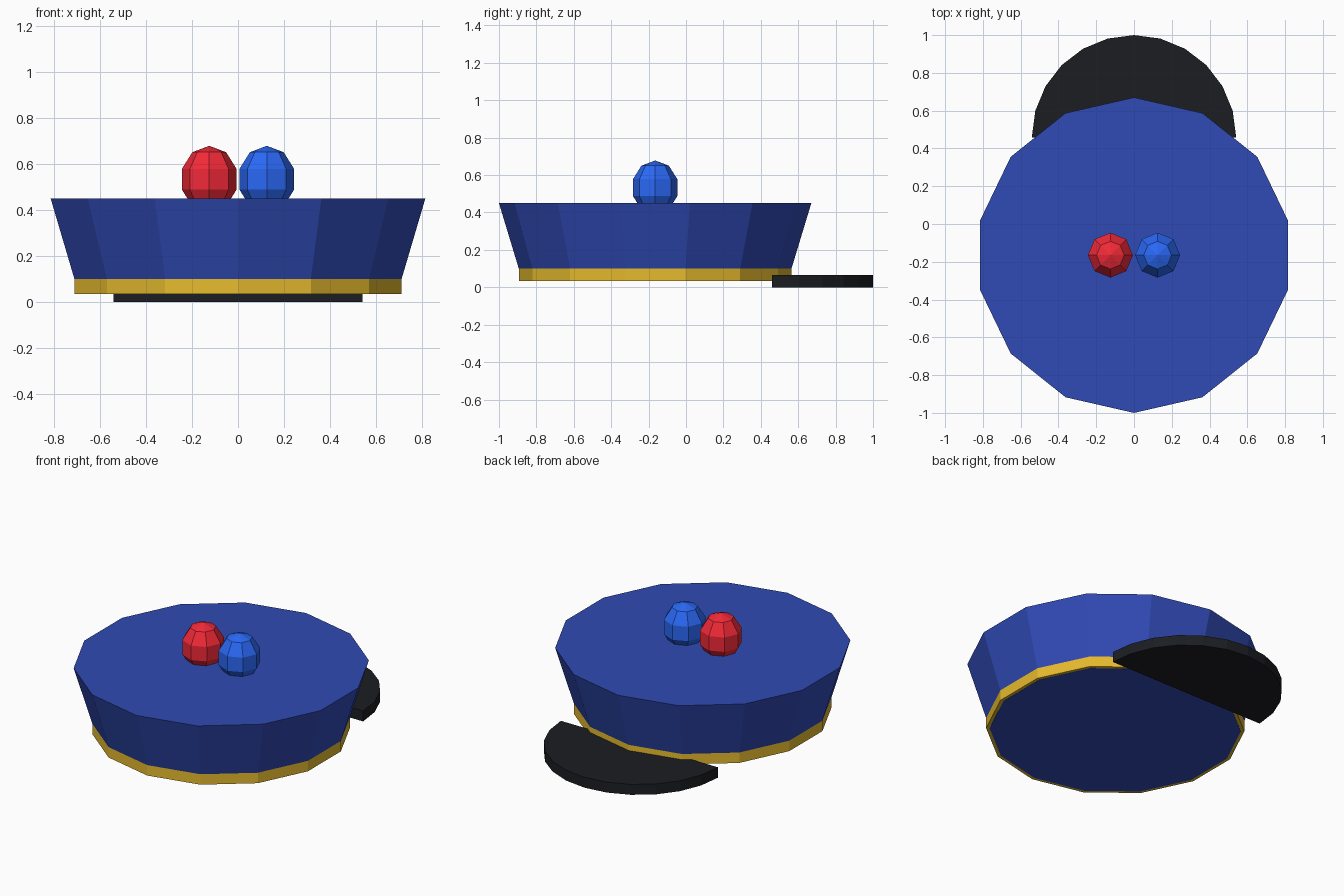
import bpy, bmesh
from math import sin, cos, pi, radians

if "Cube" in bpy.data.objects:
    bpy.data.objects.remove(bpy.data.objects["Cube"])

CENTRE_Y = -0.165  # middle of the hat body


def material(name, rgb):
    # 8-bit screen colour to linear
    m = bpy.data.materials.new(name)
    m.diffuse_color = [((c / 255 + 0.055) / 1.055) ** 2.4 for c in rgb] + [1]
    m.use_nodes = True
    m.node_tree.nodes["Principled BSDF"].inputs["Base Color"].default_value = m.diffuse_color
    return m


def finish(name, bm, mat):
    bmesh.ops.recalc_face_normals(bm, faces=bm.faces)
    mesh = bpy.data.meshes.new(name)
    bm.to_mesh(mesh)
    bm.free()
    mesh.materials.append(mat)
    obj = bpy.data.objects.new(name, mesh)
    bpy.context.collection.objects.link(obj)
    return obj


def arc(radius, count, step, start):
    return [(radius * cos(start + i * step), radius * sin(start + i * step))
            for i in range(count)]


def loft(name, bottom, top, z0, z1, y, mat):
    # closed solid between two matching outlines
    bm = bmesh.new()
    lo = [bm.verts.new((px, py + y, z0)) for px, py in bottom]
    hi = [bm.verts.new((px, py + y, z1)) for px, py in top]
    n = len(lo)
    for i in range(n):
        j = (i + 1) % n
        bm.faces.new((lo[i], lo[j], hi[j], hi[i]))
    bm.faces.new(lo[::-1])
    bm.faces.new(hi)
    return finish(name, bm, mat)


def ring14(radius):
    return arc(radius, 14, 2 * pi / 14, pi / 2)


navy = material("crown_blue", (48, 74, 181))
gold = material("band_gold", (230, 186, 45))
black = material("visor_black", (28, 29, 34))
red = material("pompom_red", (242, 41, 56))
blue = material("pompom_blue", (42, 104, 245))

# Flared crown, with the straight band around its foot
loft("crown", ring14(0.709), ring14(0.835), 0.034, 0.45, CENTRE_Y, navy)
loft("band", ring14(0.729), ring14(0.729), 0.035, 0.105, CENTRE_Y, gold)

# Half-round visor at the back
half = arc(0.541, 13, radians(15), 0)
loft("visor", half, half, 0.0, 0.065, 0.459, black)

# Two faceted pompoms on top
for name, x, mat in (("red_pompom", -0.125, red), ("blue_pompom", 0.125, blue)):
    bm = bmesh.new()
    bmesh.ops.create_uvsphere(bm, u_segments=8, v_segments=5, radius=1)
    bmesh.ops.scale(bm, vec=(0.125, 0.125, 0.145), verts=bm.verts)
    pompom = finish(name, bm, mat)
    pompom.location = (x, CENTRE_Y, 0.533)
